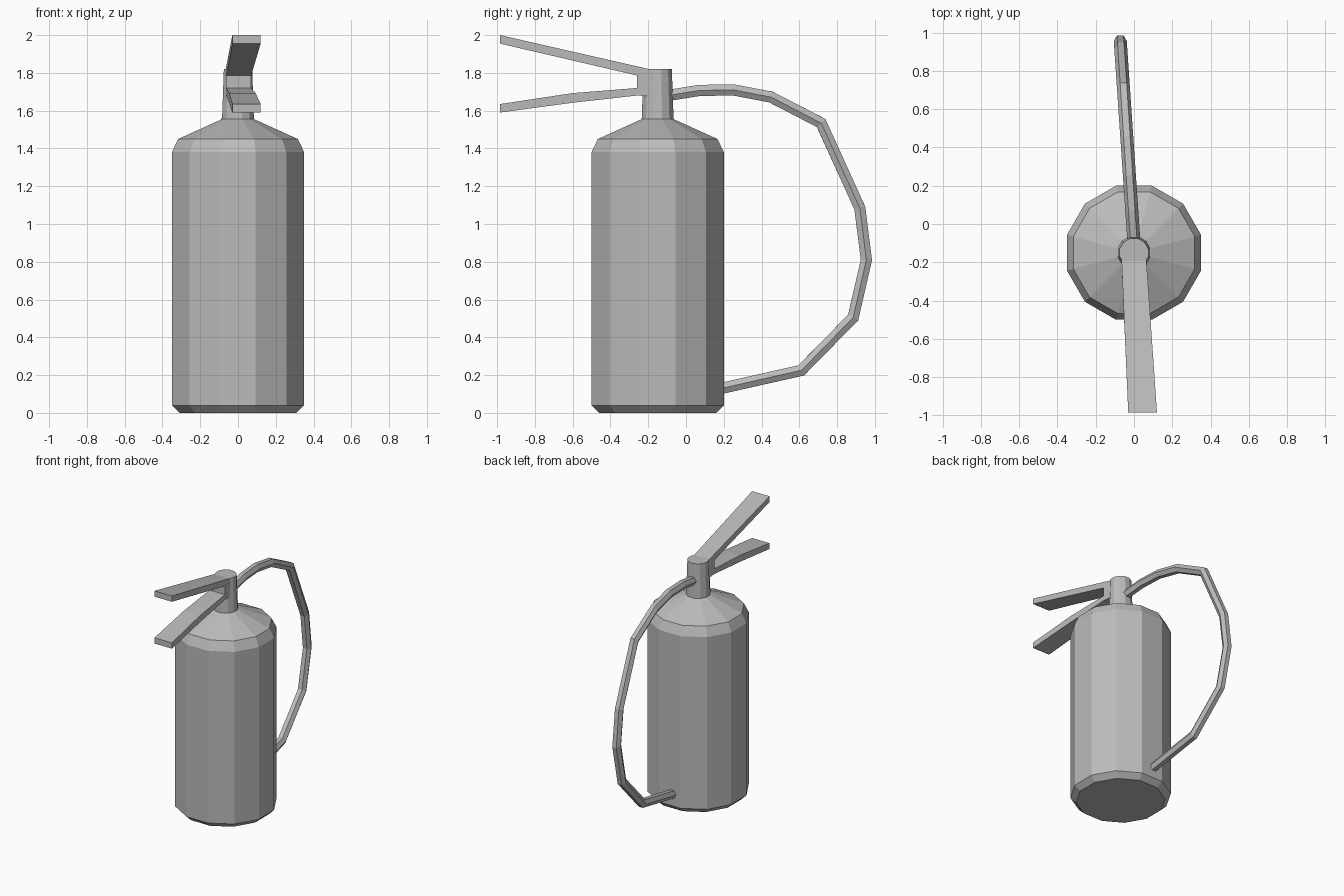
import bpy, bmesh, math
from mathutils import Vector

cube = bpy.data.objects.get("Cube")
if cube:
    bpy.data.objects.remove(cube, do_unlink=True)

AXIS_Y = -0.15
SIDES = 12

grey = bpy.data.materials.new("plain_grey")
grey.use_nodes = True
grey.diffuse_color = (0.5, 0.5, 0.5, 1)
grey.node_tree.nodes["Principled BSDF"].inputs["Base Color"].default_value = (0.5, 0.5, 0.5, 1)


def finish(name, bm):
    bmesh.ops.recalc_face_normals(bm, faces=bm.faces)
    mesh = bpy.data.meshes.new(name)
    bm.to_mesh(mesh)
    bm.free()
    mesh.materials.append(grey)
    obj = bpy.data.objects.new(name, mesh)
    bpy.context.collection.objects.link(obj)
    return obj


def loft(name, rings):
    """Skin closed rings of points and cap both ends."""
    bm = bmesh.new()
    loops = [[bm.verts.new(p) for p in ring] for ring in rings]
    n = len(loops[0])
    for a, b in zip(loops, loops[1:]):
        for i in range(n):
            j = (i + 1) % n
            bm.faces.new((a[i], a[j], b[j], b[i]))
    bm.faces.new(loops[0])
    bm.faces.new(loops[-1])
    return finish(name, bm)


def lathe(name, profile):
    """Turn (flat-to-flat half width, height) pairs about the upright axis."""
    rings = []
    for width, z in profile:
        r = width / math.cos(math.pi / SIDES)
        angles = [math.tau * (i + 0.5) / SIDES for i in range(SIDES)]
        rings.append([(r * math.cos(a), AXIS_Y + r * math.sin(a), z) for a in angles])
    return loft(name, rings)


def lever(name, stations):
    """Flat bar through (y, bottom z, top z), drifting to +x towards its tip."""
    rings = []
    for y, low, high in stations:
        t = max(0, (-0.2 - y) / 0.785)
        mid, half = 0.045 * t, 0.065 + 0.01 * t
        rings.append([(mid - half, y, low), (mid + half, y, low),
                      (mid + half, y, high), (mid - half, y, high)])
    return loft(name, rings)


def tube(name, path, radius, sides):
    """Sweep a faceted tube along a path with mitred corners."""
    pts = [Vector(p) for p in path]
    rings = []
    for i, p in enumerate(pts):
        before = (p - pts[max(i - 1, 0)]).normalized()
        after = (pts[min(i + 1, len(pts) - 1)] - p).normalized()
        along = (before + after).normalized()
        side = (Vector((1, 0, 0)) - along * along.x).normalized()
        out = along.cross(side)
        stretch = 1 / max(along.dot(after), along.dot(before))
        ring = []
        for k in range(sides):
            a = math.tau * k / sides
            ring.append(p + radius * (math.cos(a) * side + stretch * math.sin(a) * out))
        rings.append(ring)
    return loft(name, rings)


# Tank with bevelled foot and sloping shoulder
lathe("tank", [(0.31, 0), (0.35, 0.04), (0.35, 1.38), (0.317, 1.45), (0.085, 1.555)])

# Valve neck
lathe("valve_neck", [(0.085, 1.54), (0.075, 1.82)])

# Block joining the two levers to the neck
lever("valve_block", [(-0.15, 1.68, 1.8), (-0.26, 1.69, 1.785)])

# Squeeze lever and carrying handle
lever("upper_lever", [(-0.15, 1.77, 1.82), (-0.19, 1.77, 1.819), (-0.985, 1.955, 2.0)])
lever("lower_handle", [(-0.15, 1.675, 1.725), (-0.26, 1.68, 1.72),
                       (-0.6, 1.642, 1.693), (-0.985, 1.59, 1.635)])

# Hose looping from the neck back to the tank
hose_side = [(-0.13, 1.675), (0.07, 1.707), (0.25, 1.71), (0.45, 1.672), (0.715, 1.535),
             (0.92, 1.085), (0.955, 0.81), (0.885, 0.505), (0.61, 0.225), (0.1, 0.11)]
tube("hose", [(-0.068 * (y + 0.1), y, z) for y, z in hose_side], 0.034, 6)
